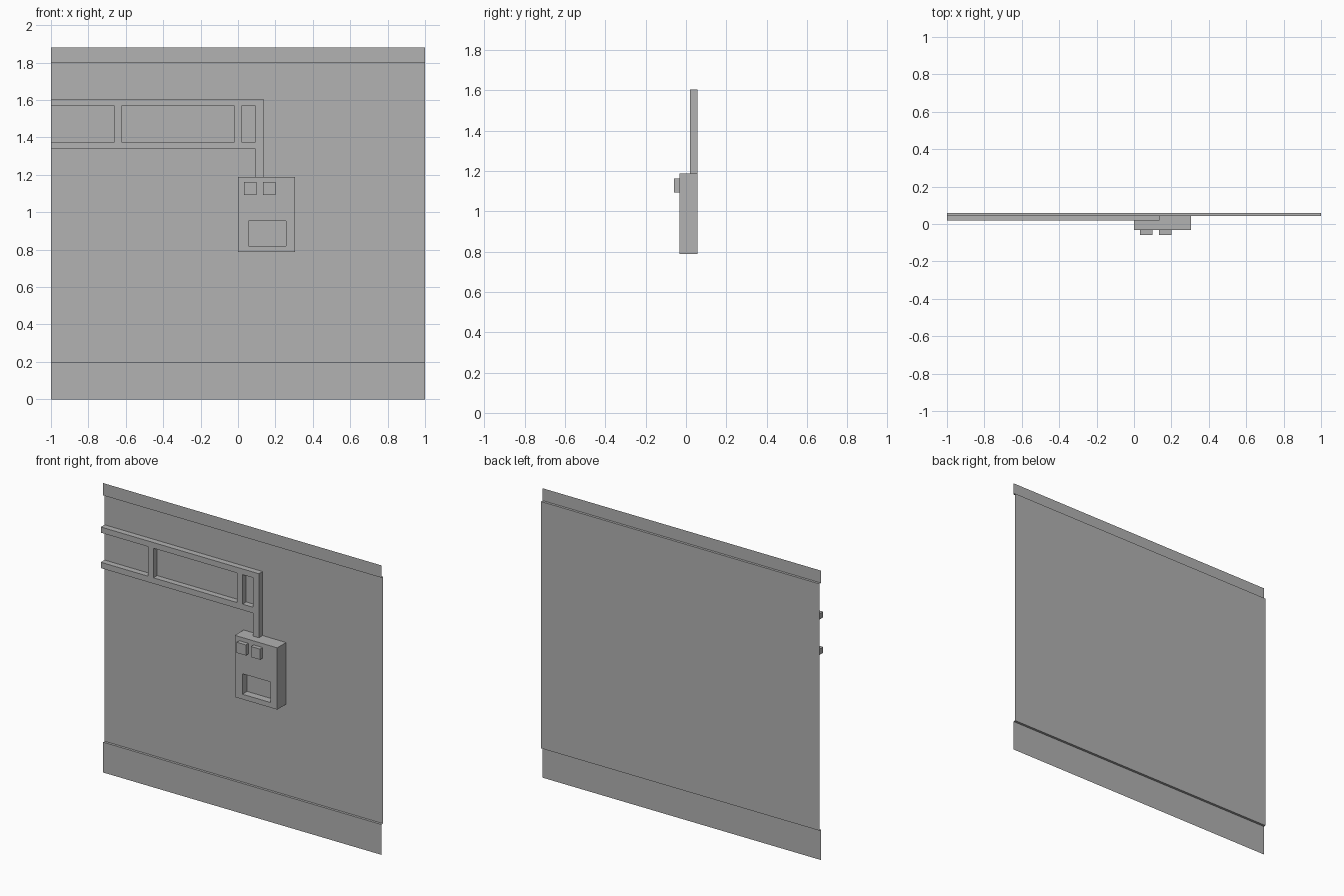
import bpy
import bmesh

cube = bpy.data.objects.get("Cube")
if cube:
    bpy.data.objects.remove(cube, do_unlink=True)

grey = bpy.data.materials.new("plain_grey")
grey.use_nodes = True
COLOUR = (0.445, 0.445, 0.445, 1)
grey.diffuse_color = COLOUR
grey.node_tree.nodes["Principled BSDF"].inputs["Base Color"].default_value = COLOUR

WALL_Y = 0.06    # wall sheet
STRIP_Y = 0.044  # edge strips, set forward of the wall
BACK_Y = 0.058   # back of everything fixed to the wall


def finish(name, bm):
    mesh = bpy.data.meshes.new(name)
    bm.to_mesh(mesh)
    bm.free()
    mesh.materials.append(grey)
    obj = bpy.data.objects.new(name, mesh)
    bpy.context.scene.collection.objects.link(obj)
    return obj


def add_block(bm, x, y, z):
    verts = bmesh.ops.create_cube(bm, size=1)["verts"]
    for v in verts:
        v.co = [span[0] if c < 0 else span[1] for c, span in zip(v.co, (x, y, z))]


def block(name, x, y, z):
    bm = bmesh.new()
    add_block(bm, x, y, z)
    return finish(name, bm)


def outline_prism(name, outline, front, back):
    """Extrude an (x, z) outline from front to back."""
    bm = bmesh.new()
    face = bm.faces.new([bm.verts.new((x, front, z)) for x, z in outline])
    out = bmesh.ops.extrude_face_region(bm, geom=[face], use_keep_orig=True)
    for v in out["geom"]:
        if isinstance(v, bmesh.types.BMVert):
            v.co.y = back
    bmesh.ops.recalc_face_normals(bm, faces=bm.faces)
    return finish(name, bm)


# Wall: one thin folded sheet with base and top strips
profile = [(STRIP_Y, 0), (STRIP_Y, 0.197), (WALL_Y, 0.197),
           (WALL_Y, 1.8), (STRIP_Y, 1.8), (STRIP_Y, 1.88)]
bm = bmesh.new()
rows = [[bm.verts.new((x, y, z)) for x in (-1, 1)] for y, z in profile]
for low, high in zip(rows, rows[1:]):
    bm.faces.new((low[0], low[1], high[1], high[0]))
finish("wall_panel", bm)

# Conduit: upper rail turning down to the box, lower rail and two posts
RAIL_Y = 0.02
outline_prism("upper_conduit",
              [(-1, 1.567), (0.093, 1.567), (0.093, 1.187), (0.136, 1.187),
               (0.136, 1.604), (-1, 1.604)], RAIL_Y, BACK_Y)
block("lower_conduit", (-1, 0.093), (RAIL_Y, BACK_Y), (1.337, 1.375))
for name, x in (("right_post", -0.66), ("left_post", -0.02)):
    block(name, (x, x + 0.038), (RAIL_Y, BACK_Y), (1.375, 1.567))

# Control box with a recessed window in its front
BOX_Y = -0.033
box = block("control_box", (0, 0.305), (BOX_Y, BACK_Y), (0.787, 1.188))
cutter = block("window_cutter", (0.055, 0.257), (BOX_Y - 0.1, 0.015), (0.82, 0.953))
cutter.hide_render = True
cutter.hide_viewport = True
cut = box.modifiers.new("window_recess", "BOOLEAN")
cut.operation = "DIFFERENCE"
cut.solver = "EXACT"
cut.object = cutter

# Two push buttons on the box
for name, x in (("right_button", 0.033), ("left_button", 0.135)):
    block(name, (x, x + 0.065), (-0.06, BOX_Y), (1.093, 1.162))
